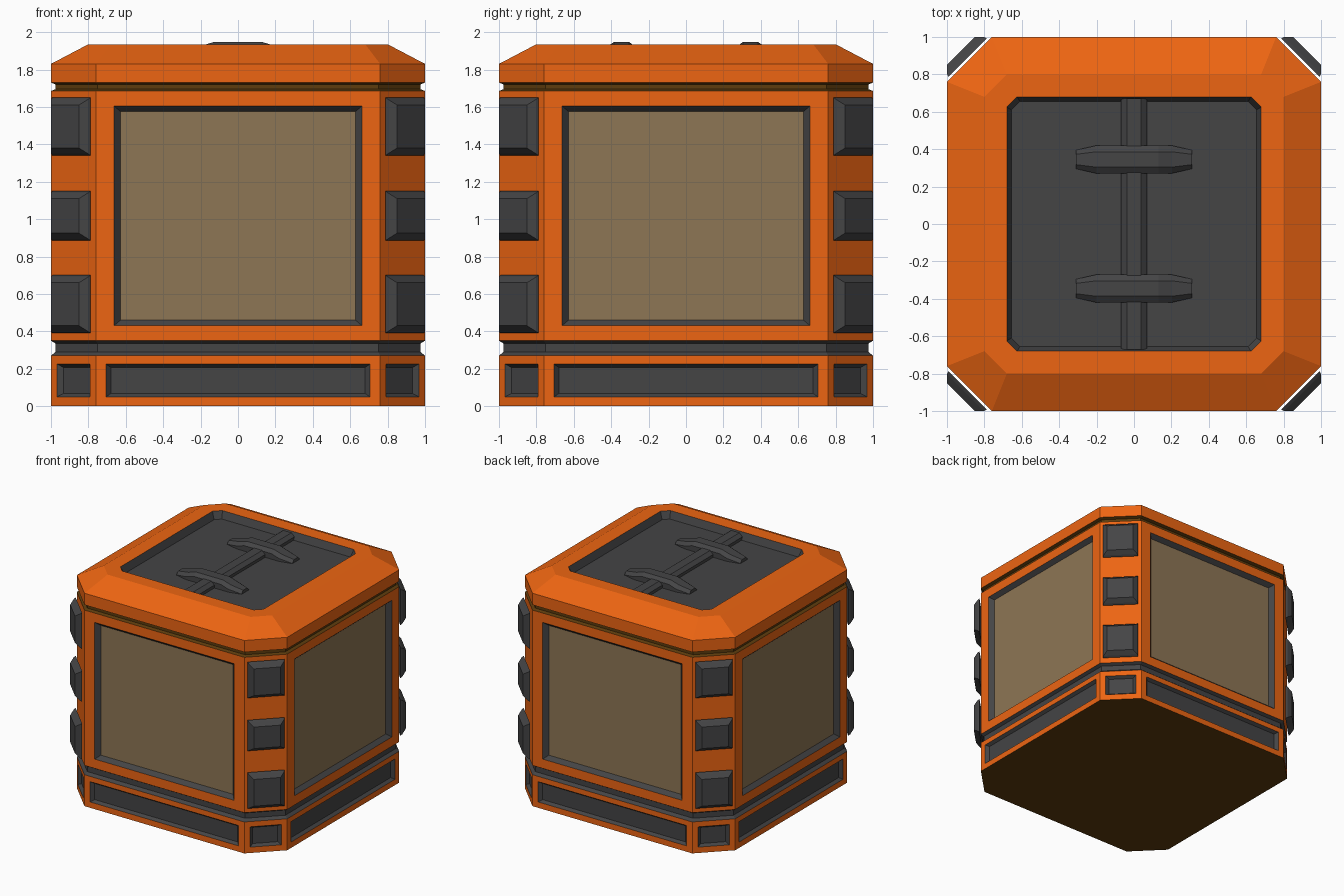
import bpy
from mathutils import Vector as V

if "Cube" in bpy.data.objects:
    bpy.data.objects.remove(bpy.data.objects["Cube"])


def material(name, rgb):
    m = bpy.data.materials.new(name)
    m.diffuse_color = (*rgb, 1)
    m.use_nodes = True
    m.node_tree.nodes["Principled BSDF"].inputs["Base Color"].default_value = m.diffuse_color
    return m


ORANGE, DARK, TAN, BROWN = 0, 1, 2, 3
MATS = [material("orange", (0.85, 0.13, 0.006)), material("dark_grey", (0.058, 0.058, 0.06)),
        material("tan", (0.27, 0.18, 0.09)), material("brown", (0.11, 0.045, 0.004))]


class Shell:
    """Collects lofted rings of points into one mesh object."""
    def __init__(self):
        self.verts, self.faces, self.mats = [], [], []

    def loft(self, rings, bands, start=None, end=None):
        n, base = len(rings[0]), len(self.verts)
        for r in rings:
            self.verts += [tuple(p) for p in r]
        for k, mat in enumerate(bands):
            a, b = base + k * n, base + (k + 1) * n
            for i in range(n):
                j = (i + 1) % n
                self.faces.append((a + i, a + j, b + j, b + i))
                self.mats.append(mat)
        if start is not None:
            self.faces.append(tuple(base + i for i in reversed(range(n))))
            self.mats.append(start)
        if end is not None:
            last = base + (len(rings) - 1) * n
            self.faces.append(tuple(last + i for i in range(n)))
            self.mats.append(end)

    def build(self, name):
        me = bpy.data.meshes.new(name)
        me.from_pydata(self.verts, [], self.faces)
        for m in MATS:
            me.materials.append(m)
        for p, m in zip(me.polygons, self.mats):
            p.material_index = m
        ob = bpy.data.objects.new(name, me)
        bpy.context.collection.objects.link(ob)


def octagon(w, c, z):
    return [V((x, y, z)) for x, y in ((c, -w), (w, -c), (w, c), (c, w),
                                      (-c, w), (-w, c), (-w, -c), (-c, -w))]


def wall_frames():
    """Middle, tangent, normal, half width and is-diagonal for each of the 8 walls."""
    o = octagon(1, 0.76, 0)
    for i in range(8):
        a, b = o[i], o[(i + 1) % 8]
        t = (b - a).normalized()
        yield (a + b) / 2, t, t.cross(V((0, 0, 1))), (b - a).length / 2, i % 2 == 0


def rect(mid, t, n, hw, z0, z1, out=0):
    return [mid + t * u + n * out + V((0, 0, z))
            for u, z in ((-hw, z0), (hw, z0), (hw, z1), (-hw, z1))]


base, body, pads = Shell(), Shell(), Shell()
base.loft([octagon(1, 0.76, 0)], [], start=BROWN)
for mid, t, n, hw, diagonal in wall_frames():
    # Base walls with small recessed panels
    pw = 0.124 if diagonal else 0.705
    base.loft([rect(mid, t, n, hw, 0, 0.27), rect(mid, t, n, pw, 0.05, 0.225),
               rect(mid, t, n, pw - 0.025, 0.068, 0.207, -0.025)], [ORANGE, DARK], end=DARK)
    if diagonal:
        # Plain corner wall with three bumper pads
        body.loft([rect(mid, t, n, hw, 0.35, 1.685)], [], end=ORANGE)
        for z0, z1 in ((0.39, 0.70), (0.885, 1.15), (1.34, 1.65)):
            pads.loft([rect(mid, t, n, 0.145, z0, z1, 0.014),
                       rect(mid, t, n, 0.14, z0 + 0.01, z1 - 0.01, 0.03),
                       rect(mid, t, n, 0.106, z0 + 0.04, z1 - 0.04, 0.064)],
                      [DARK, DARK], DARK, DARK)
    else:
        # Large recessed tan panel
        body.loft([rect(mid, t, n, hw, 0.35, 1.685), rect(mid, t, n, 0.663, 0.43, 1.605),
                   rect(mid, t, n, 0.628, 0.46, 1.575, -0.035)], [ORANGE, DARK], end=TAN)
base.build("base")
body.build("body")
pads.build("corner_pads")

# Grooves between base, body and lid
for name, mat, zs in (("lower_groove", DARK, (0.27, 0.29, 0.335, 0.35)),
                      ("upper_groove", BROWN, (1.685, 1.695, 1.72, 1.73))):
    s = Shell()
    s.loft([octagon(w, c, z) for (w, c), z in
            zip(((1, 0.76), (0.975, 0.75), (0.975, 0.75), (1, 0.76)), zs)], [mat] * 3)
    s.build(name)

# Lid with sloped edge and recessed hatch floor
FLOOR = 1.875
lid = Shell()
lid.loft([octagon(1, 0.76, 1.73), octagon(1, 0.76, 1.83), octagon(0.8, 0.68, 1.935),
          octagon(0.68, 0.625, 1.935), octagon(0.655, 0.61, FLOOR)],
         [ORANGE, ORANGE, ORANGE, DARK], end=DARK)
lid.build("lid")


def section(h, top):
    return ((-h, FLOOR), (h, FLOOR), (h, top - 0.025), (h * 0.55, top),
            (-h * 0.55, top), (-h, top - 0.025))


# Central rod along the hatch
rod = Shell()
rod.loft([[V((-u, y, z)) for u, z in section(0.07, 1.925)] for y in (-0.67, 0.67)],
         [DARK], DARK, DARK)
rod.build("hatch_rod")

# Two clamps across the rod
for name, y in (("front_clamp", -0.345), ("back_clamp", 0.345)):
    s = Shell()
    stations = ((-0.31, 0.05, 1.902), (-0.2, 0.075, 1.925), (-0.13, 0.075, 1.947),
                (0.13, 0.075, 1.947), (0.2, 0.075, 1.925), (0.31, 0.05, 1.902))
    s.loft([[V((x, y + u, z)) for u, z in section(h, top)] for x, h, top in stations],
           [DARK] * 5, DARK, DARK)
    s.build(name)
